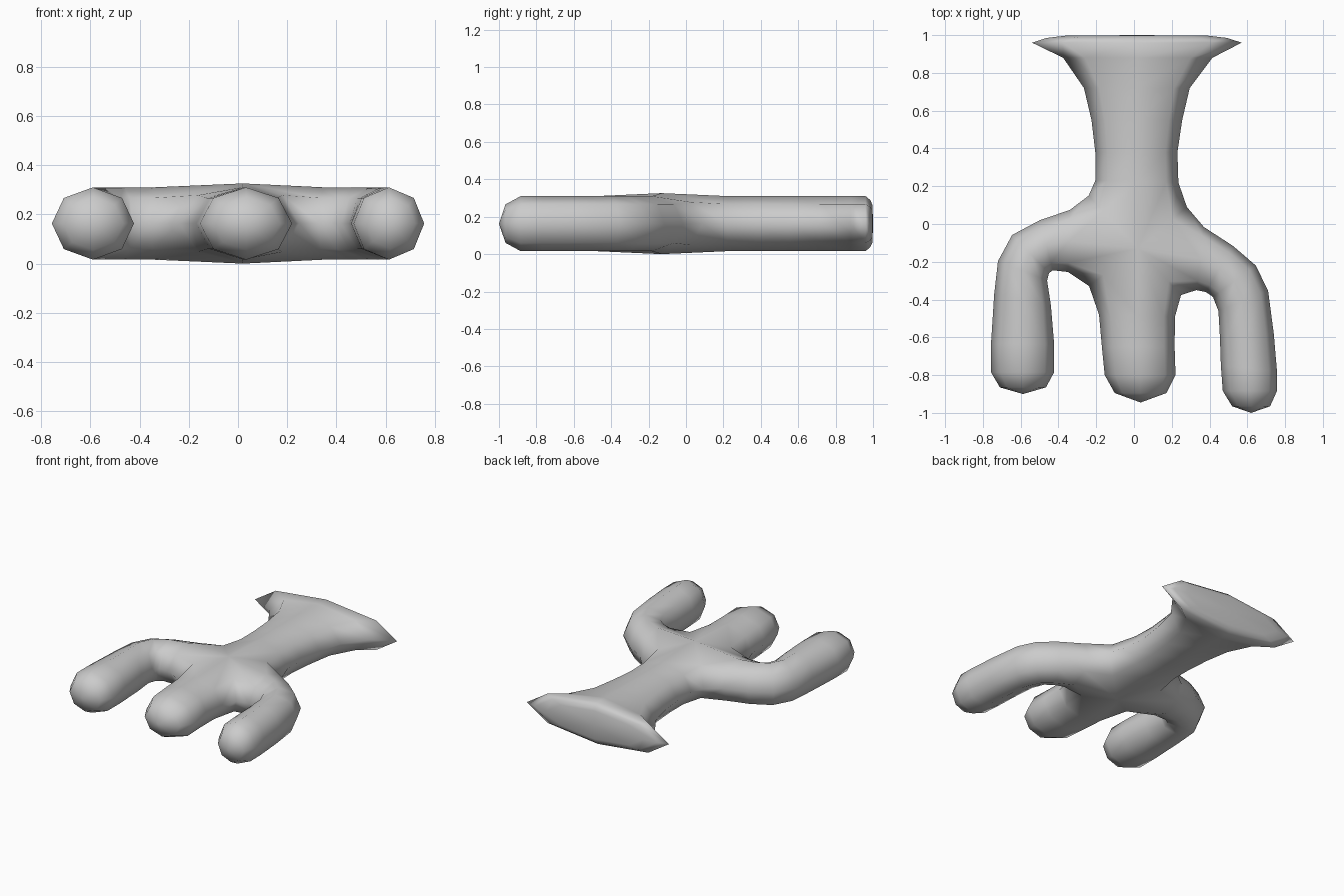
import bpy
import bmesh
import math
from mathutils import Vector

if "Cube" in bpy.data.objects:
    bpy.data.objects.remove(bpy.data.objects["Cube"], do_unlink=True)

MID, HUB_HALF, LIMB_HALF, SIDES = 0.163, 0.163, 0.147, 8
HUB = Vector((0.02, -0.13))

# Crotch points where neighbouring limbs meet
BACK_RIGHT, BACK_LEFT = (-0.24, 0.15), (0.28, 0.09)
FRONT_RIGHT, FRONT_LEFT = (-0.238, -0.328), (0.249, -0.376)

# Each limb: its two crotches, outline pairs from hub to end, end rings (scale, point), pole
trunk = (BACK_RIGHT, BACK_LEFT, [
    (-0.205, 0.23, 0.235, 0.22), (-0.205, 0.38, 0.23, 0.38),
    (-0.225, 0.55, 0.255, 0.55), (-0.265, 0.72, 0.295, 0.72),
    (-0.375, 0.88, 0.415, 0.88), (-0.54, 0.96, 0.57, 0.96),
], [(0.86, (0.015, 0.985)), (0.68, (0.015, 0.997))], (0.015, 1.0))

middle_finger = (FRONT_RIGHT, FRONT_LEFT, [
    (-0.185, -0.48, 0.217, -0.49), (-0.17, -0.65, 0.215, -0.65),
    (-0.155, -0.8, 0.22, -0.8),
], [(0.73, (0.035, -0.895))], (0.035, -0.945))

right_finger = (BACK_RIGHT, FRONT_RIGHT, [
    (-0.34, 0.074, -0.35, -0.254), (-0.497, 0.021, -0.43, -0.245),
    (-0.645, -0.058, -0.45, -0.26), (-0.72, -0.196, -0.46, -0.3),
    (-0.74, -0.37, -0.44, -0.43), (-0.757, -0.635, -0.423, -0.635),
    (-0.757, -0.785, -0.423, -0.785),
], [(0.73, (-0.588, -0.865))], (-0.588, -0.9))

left_finger = (BACK_LEFT, FRONT_LEFT, [
    (0.37, -0.016, 0.33, -0.35), (0.524, -0.116, 0.38, -0.36),
    (0.645, -0.22, 0.418, -0.386), (0.71, -0.354, 0.447, -0.46),
    (0.74, -0.58, 0.455, -0.6), (0.757, -0.78, 0.46, -0.75),
    (0.757, -0.884, 0.47, -0.884),
], [(0.7, (0.62, -0.965))], (0.62, -1.0))


def ring(bm, a, b, centre, half):
    """Octagon through side points a and b, with ridges above and below the centre."""
    verts = []
    for k in range(SIDES):
        angle = math.tau * k / SIDES
        c, s = math.cos(angle), math.sin(angle)
        p = centre + ((a if c > 0 else b) - centre) * abs(c)
        verts.append(bm.verts.new((p.x, p.y, MID + half * s)))
    return verts


def add_limb(bm, crotch_a, crotch_b, outline, end_rings, pole):
    rings = [ring(bm, Vector(crotch_a), Vector(crotch_b), HUB, HUB_HALF)]
    for ax, ay, bx, by in outline:
        a, b = Vector((ax, ay)), Vector((bx, by))
        rings.append(ring(bm, a, b, (a + b) / 2, LIMB_HALF))
    span = (a - b) / 2
    for scale, point in end_rings:
        c = Vector(point)
        rings.append(ring(bm, c + span * scale, c - span * scale, c, LIMB_HALF * scale))
    for r, s in zip(rings, rings[1:]):
        for i in range(SIDES):
            j = (i + 1) % SIDES
            bm.faces.new((r[i], r[j], s[j], s[i]))
    tip = bm.verts.new((*pole, MID))
    for i in range(SIDES):
        bm.faces.new((rings[-1][i], rings[-1][(i + 1) % SIDES], tip))


# Limbs share their seam arcs at the hub and weld into one skin
bm = bmesh.new()
for limb in (trunk, middle_finger, right_finger, left_finger):
    add_limb(bm, *limb)
bmesh.ops.remove_doubles(bm, verts=bm.verts[:], dist=0.0005)
bmesh.ops.recalc_face_normals(bm, faces=bm.faces[:])
for f in bm.faces:
    f.smooth = True

mesh = bpy.data.meshes.new("three_finger_claw")
bm.to_mesh(mesh)
bm.free()

# Single grey material
grey = bpy.data.materials.new("light grey")
grey.use_nodes = True
colour = (0.6, 0.6, 0.6, 1.0)
grey.diffuse_color = colour
grey.node_tree.nodes["Principled BSDF"].inputs["Base Color"].default_value = colour
mesh.materials.append(grey)

claw = bpy.data.objects.new("three_finger_claw", mesh)
bpy.context.collection.objects.link(claw)
